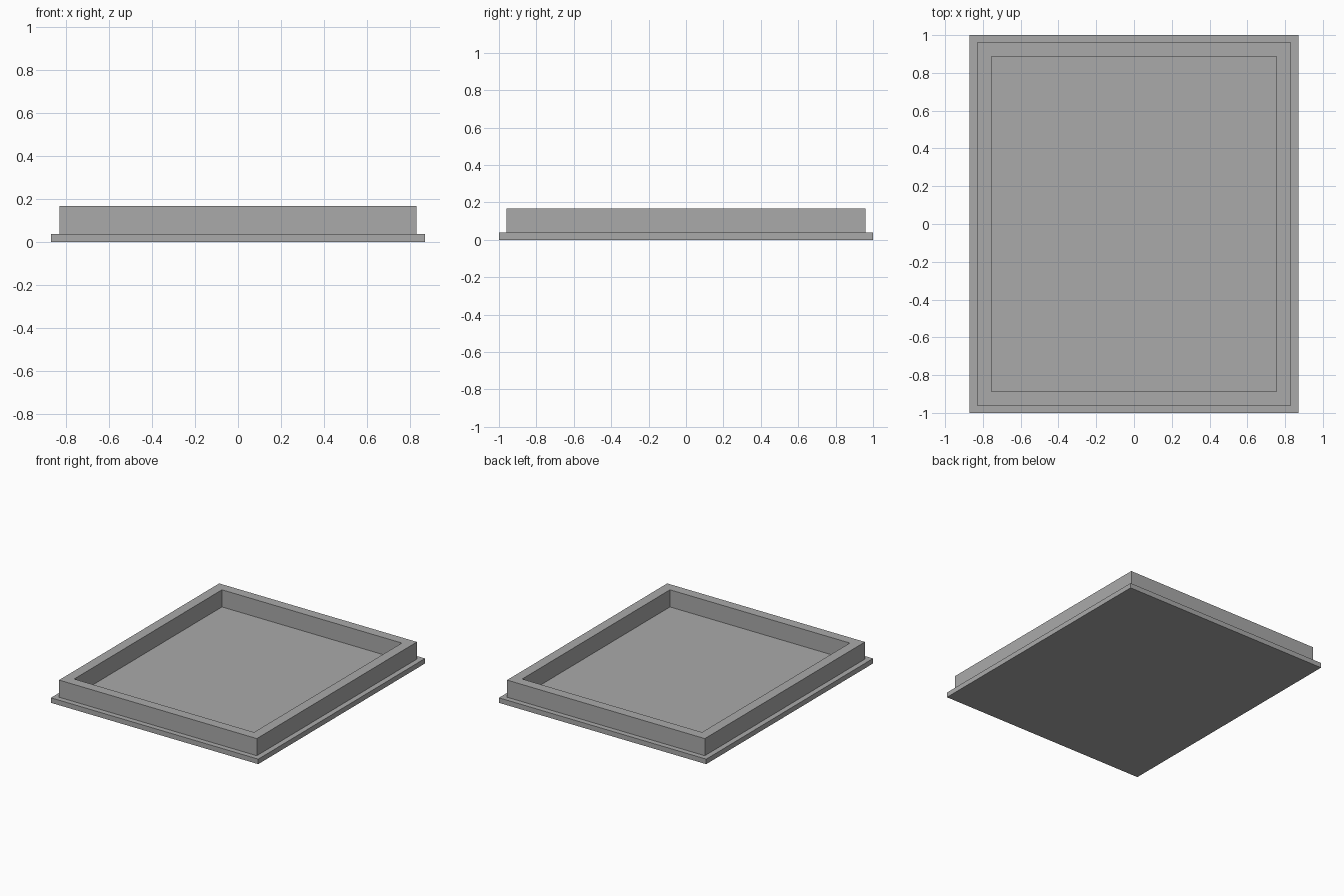
import bpy
import bmesh

cube = bpy.data.objects.get("Cube")
if cube:
    bpy.data.objects.remove(cube, do_unlink=True)

BASE_TOP, RIM_TOP = 0.038, 0.168

# Single grey finish
grey = bpy.data.materials.new("mid grey")
grey.use_nodes = True
colour = (0.4, 0.4, 0.4, 1)
grey.diffuse_color = colour
grey.node_tree.nodes["Principled BSDF"].inputs["Base Color"].default_value = colour


def rectangle(bm, half_x, half_y, z):
    """Add a loop of four corner vertices."""
    corners = ((-1, -1), (1, -1), (1, 1), (-1, 1))
    return [bm.verts.new((sx * half_x, sy * half_y, z)) for sx, sy in corners]


def bridge(bm, lower, upper):
    """Join two corner loops with four quads."""
    for i in range(4):
        j = (i + 1) % 4
        bm.faces.new((lower[i], lower[j], upper[j], upper[i]))


# Stepped tray: base plate, flange ledge, raised rim and recessed floor
bm = bmesh.new()
profile = (
    (0.87, 1.0, 0),
    (0.87, 1.0, BASE_TOP),
    (0.83, 0.96, BASE_TOP),
    (0.83, 0.96, RIM_TOP),
    (0.755, 0.886, RIM_TOP),
    (0.755, 0.886, BASE_TOP),
)
loops = [rectangle(bm, *step) for step in profile]
for lower, upper in zip(loops, loops[1:]):
    bridge(bm, lower, upper)
bm.faces.new(reversed(loops[0]))
bm.faces.new(loops[-1])
bmesh.ops.recalc_face_normals(bm, faces=bm.faces)

mesh = bpy.data.meshes.new("rimmed_tray")
bm.to_mesh(mesh)
bm.free()
mesh.materials.append(grey)
tray = bpy.data.objects.new("rimmed_tray", mesh)
bpy.context.collection.objects.link(tray)
